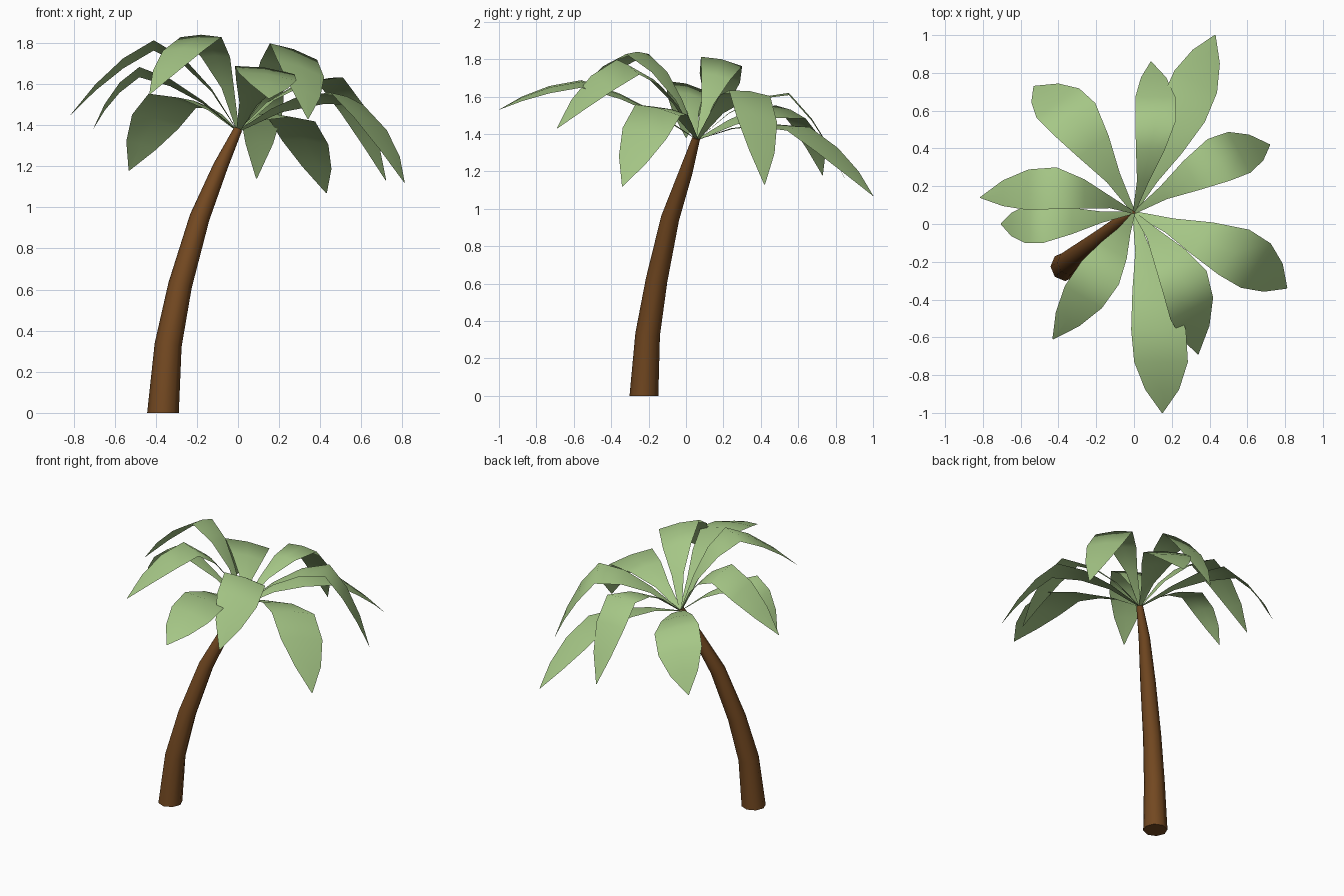
import bpy, bmesh
from math import cos, sin, tau
from mathutils import Vector

if "Cube" in bpy.data.objects:
    bpy.data.objects.remove(bpy.data.objects["Cube"])


def material(name, color):
    m = bpy.data.materials.new(name)
    m.diffuse_color = (*color, 1)
    m.use_nodes = True
    m.node_tree.nodes["Principled BSDF"].inputs["Base Color"].default_value = m.diffuse_color
    return m


def finish(bm, name, mat):
    mesh = bpy.data.meshes.new(name)
    for f in bm.faces:
        f.smooth = len(f.verts) <= 4
    bm.to_mesh(mesh)
    bm.free()
    mesh.materials.append(mat)
    obj = bpy.data.objects.new(name, mesh)
    bpy.context.collection.objects.link(obj)
    return obj


bark = material("bark", (0.17, 0.065, 0.015))
leaf = material("leaf", (0.38, 0.57, 0.24))

# Trunk: leaning, tapering stack of eight-sided rings (x, y, z, radius)
rings = [(-0.365, -0.225, 0.0, 0.077), (-0.34, -0.205, 0.33, 0.066),
         (-0.282, -0.157, 0.62, 0.058), (-0.187, -0.085, 0.95, 0.049),
         (-0.085, 0.0, 1.2, 0.036), (0.0, 0.055, 1.38, 0.021)]
SIDES = 8
bm = bmesh.new()
loops = []
for i, (x, y, z, r) in enumerate(rings):
    c = Vector((x, y, z))
    a, b = rings[max(i - 1, 0)], rings[min(i + 1, len(rings) - 1)]
    axis = Vector(b[:3]) - Vector(a[:3])
    tilt = Vector((0, 0, 1)).rotation_difference(axis) if i else Vector((0, 0, 1)).rotation_difference(Vector((0, 0, 1)))
    loops.append([bm.verts.new(c + tilt @ Vector((r * cos(k * tau / SIDES), r * sin(k * tau / SIDES), 0)))
                  for k in range(SIDES)])
for lo, hi in zip(loops, loops[1:]):
    for k in range(SIDES):
        n = (k + 1) % SIDES
        bm.faces.new((lo[k], lo[n], hi[n], hi[k]))
bm.faces.new(loops[0][::-1])
bm.faces.new(loops[-1])
finish(bm, "trunk", bark)

# Fronds: arched sheets, narrow at the crown, widest past the middle, pointed tip
ROOT = Vector((0.0, 0.06, 1.37))
WIDEST = 0.55
PROFILE = [(0, 0.06), (0.18, 0.3), (0.36, 0.7), (0.55, 1.0), (0.72, 0.98), (0.87, 0.62), (1, 0.02)]


def frond(name, apex, half, tip):
    apex, half, tip = Vector(apex), Vector(half), Vector(tip)
    a = WIDEST
    ctrl = (apex - ROOT * (1 - a) ** 2 - tip * a ** 2) / (2 * a * (1 - a))
    bm = bmesh.new()
    rows = []
    for t, w in PROFILE:
        curve = ROOT * (1 - t) ** 2 + ctrl * 2 * t * (1 - t) + tip * t ** 2
        line = ROOT.lerp(apex, t / a) if t < a else apex.lerp(tip, (t - a) / (1 - a))
        p = line.lerp(curve, 0.6)
        drop = Vector((0, 0, -0.012 * w))
        rows.append([bm.verts.new(q) for q in (p - half * w + drop, p, p + half * w + drop)])
    for r, s in zip(rows, rows[1:]):
        for k in (0, 1):
            bm.faces.new((r[k], r[k + 1], s[k + 1], s[k]))
    bm.normal_update()
    if sum(f.normal.z for f in bm.faces) < 0:
        bmesh.ops.reverse_faces(bm, faces=bm.faces[:])
    finish(bm, name, leaf)


# Each frond: middle of widest row, half-width vector there, tip
fronds = [
    ((0.26, 0.60, 1.44), (0.115, -0.06, -0.01), (0.43, 1.0, 1.07)),
    ((0.115, 0.55, 1.62), (0.108, 0.0, 0.0), (0.09, 0.86, 1.14)),
    ((0.45, 0.34, 1.63), (-0.06, 0.11, -0.015), (0.72, 0.42, 1.13)),
    ((-0.32, 0.56, 1.53), (-0.115, 0.08 * -1, 0.035), (-0.53, 0.73, 1.18)),
    ((-0.41, 0.19, 1.80), (0.0, 0.11, -0.025), (-0.815, 0.14, 1.45)),
    ((-0.48, 0.0, 1.67), (0.0, 0.1, -0.025), (-0.705, 0.0, 1.38)),
    ((-0.18, -0.26, 1.84), (0.1, -0.06, 0.0), (-0.43, -0.61, 1.55)),
    ((0.13, -0.56, 1.68), (0.145, 0.0, -0.02), (0.15, -1.0, 1.53)),
    ((0.27, -0.31, 1.77), (0.115, 0.06, -0.04), (0.34, -0.69, 1.43)),
    ((0.53, -0.15, 1.54), (0.08, 0.12, -0.03), (0.81, -0.34, 1.12)),
]
for i, f in enumerate(fronds):
    frond(f"frond_{i + 1}", *f)
